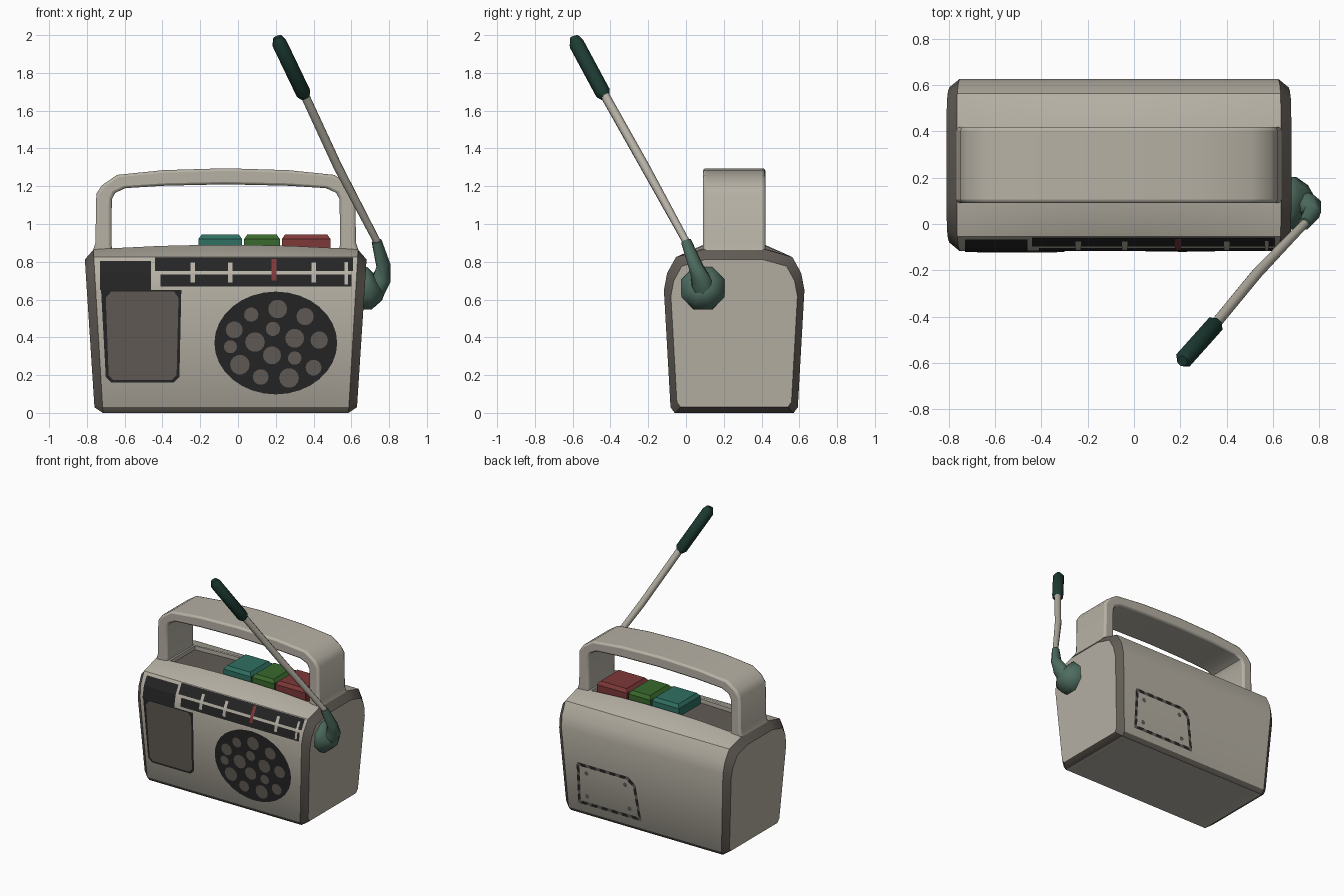
import bpy, bmesh, math
from mathutils import Vector

if "Cube" in bpy.data.objects:
    bpy.data.objects.remove(bpy.data.objects["Cube"])

CX, CY = -0.065, 0.255          # centre of the case


def mat(name, r, g, b):
    m = bpy.data.materials.new(name)
    m.diffuse_color = (r, g, b, 1)
    m.use_nodes = True
    m.node_tree.nodes["Principled BSDF"].inputs["Base Color"].default_value = m.diffuse_color
    return m


CREAM = mat("warm_grey", 0.47, 0.44, 0.375)
DARK = mat("dark_taupe", 0.12, 0.105, 0.09)
BLACK = mat("black", 0.018, 0.018, 0.018)
TEAL = mat("teal", 0.028, 0.16, 0.12)
GREEN = mat("green", 0.04, 0.14, 0.025)
RED = mat("red", 0.21, 0.04, 0.04)
SAGE = mat("sage_green", 0.075, 0.15, 0.115)
DEEP = mat("deep_green", 0.012, 0.043, 0.032)


def finish(name, bm, mats, angle=35, smooth=True, recalc=True):
    if recalc:
        bmesh.ops.recalc_face_normals(bm, faces=bm.faces[:])
    me = bpy.data.meshes.new(name)
    bm.to_mesh(me)
    bm.free()
    for m in mats:
        me.materials.append(m)
    for p in me.polygons:
        p.use_smooth = smooth
    if smooth:
        me.set_sharp_from_angle(angle=math.radians(angle))
    ob = bpy.data.objects.new(name, me)
    bpy.context.scene.collection.objects.link(ob)
    return ob


def bridge(bm, rings):
    faces = []
    for k in range(len(rings) - 1):
        a, b = rings[k], rings[k + 1]
        n = len(a)
        for i in range(n):
            j = (i + 1) % n
            faces.append((k, i, bm.faces.new((a[i], a[j], b[j], b[i]))))
    bm.faces.new(rings[0][::-1])
    bm.faces.new(rings[-1])
    return faces


# Case: side profile (half depth, z) lofted along x
PROF = [(0.315, 0), (0.337, 0.03), (0.372, 0.65), (0.355, 0.74), (0.308, 0.825), (0.165, 0.865)]


def half_width(z):
    return 0.695 + 0.05 * min(z / 0.85, 1)


def build_case():
    bm = bmesh.new()
    outline = [(-d, z) for d, z in PROF] + [(d, z) for d, z in PROF[::-1]]
    us = [-1, -0.86, -0.5, -0.18, 0.18, 0.5, 0.86, 1]
    rings = []

    def cap(s):
        return [bm.verts.new((CX + s * half_width(z), CY + d * 0.9, 0.03 + z * 0.905)) for d, z in outline]
    rings.append(cap(-1))
    for u in us:
        rings.append([bm.verts.new((CX + u * (half_width(z) - 0.045), CY + d,
                                    z + (0.025 * (1 - u * u) if z > 0.85 else 0))) for d, z in outline])
    rings.append(cap(1))
    top = []
    for k, i, f in bridge(bm, rings):
        if k in (0, len(rings) - 2) or i in (0, 10):     # end rims and foot bevel
            f.material_index = 1
        if i == 5 and 2 <= k <= len(rings) - 4:
            top.append(f)
    bmesh.ops.recalc_face_normals(bm, faces=bm.faces[:])
    # sunken button tray
    bmesh.ops.inset_region(bm, faces=top, thickness=0.02, depth=0)
    r = bmesh.ops.extrude_face_region(bm, geom=top)
    new = [g for g in r["geom"] if isinstance(g, bmesh.types.BMFace)]
    bmesh.ops.translate(bm, vec=(0, 0, -0.03), verts=list({v for f in new for v in f.verts}))
    bmesh.ops.delete(bm, geom=[f for f in top if f.is_valid], context='FACES_ONLY')
    for f in new:
        f.material_index = 1
    finish("case", bm, [CREAM, DARK])


build_case()


# Thin sheets that follow the front or back of the case
def depth(z):
    for (d0, z0), (d1, z1) in zip(PROF, PROF[1:]):
        if z <= z1:
            return d0 + (d1 - d0) * (z - z0) / (z1 - z0)
    return PROF[-1][0]


def sheet(name, polys, m, off, back=False):
    bm = bmesh.new()
    s = 1 if back else -1
    for p in polys:
        vs = [bm.verts.new((x, CY + s * (depth(z) + off), z)) for x, z in p]
        f = bm.faces.new(vs)
        f.normal_update()
        if f.normal.y * s < 0:
            f.normal_flip()
    finish(name, bm, [m], smooth=False, recalc=False)


def rect(x0, x1, z0, z1):
    zs = [z0] + [z for _, z in PROF if z0 < z < z1] + [z1]
    return [[(x0, a), (x1, a), (x1, b), (x0, b)] for a, b in zip(zs, zs[1:])]


def disc(x, z, rx, rz, n=14):
    return [(x + rx * math.cos(2 * math.pi * i / n), z + rz * math.sin(2 * math.pi * i / n)) for i in range(n)]


# Tuning dial
sheet("dial_band", rect(-0.73, -0.46, 0.65, 0.805) + rect(-0.44, 0.61, 0.75, 0.822)
      + rect(-0.41, 0.60, 0.668, 0.732), BLACK, 0.003)
ticks = []
for x in (-0.24, -0.04, 0.40):
    ticks += rect(x - 0.012, x + 0.012, 0.69, 0.795)
sheet("dial_ticks", ticks + rect(0.565, 0.582, 0.68, 0.80), CREAM, 0.006)
sheet("dial_needle", rect(0.178, 0.203, 0.70, 0.815), RED, 0.006)

# Left grille panel
sheet("panel_border", [[(-0.725, 0.65), (-0.70, 0.19), (-0.67, 0.16), (-0.34, 0.16),
                        (-0.31, 0.19), (-0.30, 0.65)]], BLACK, 0.003)
sheet("panel", [[(-0.70, 0.61), (-0.685, 0.20), (-0.66, 0.175), (-0.35, 0.175),
                 (-0.325, 0.20), (-0.315, 0.61), (-0.34, 0.643), (-0.67, 0.643)]], DARK, 0.006)

# Speaker
sheet("speaker", [disc(0.20, 0.37, 0.325, 0.272, 32)], BLACK, 0.003)
HOLES = [(0.21, 0.55, .05), (0.07, 0.52, .038), (0.355, 0.51, .046), (-0.02, 0.44, .045),
         (0.185, 0.445, .038), (0.30, 0.395, .05), (0.43, 0.385, .046), (0.09, 0.375, .052),
         (-0.04, 0.35, .035), (0.18, 0.305, .048), (0.30, 0.29, .036), (0.01, 0.255, .052),
         (0.40, 0.24, .042), (0.12, 0.19, .042), (0.27, 0.185, .052)]
sheet("speaker_holes", [disc(x, z, r, r) for x, z, r in HOLES], DARK, 0.006)

# Battery door on the back: frame, dashes and screws
DOOR = [(0.50, 0.09), (0.50, 0.41), (0.06, 0.41), (0.0, 0.36), (-0.04, 0.09)]
mid = Vector((0.24, 0.25))
inner = [tuple(mid + Vector(((p[0] - mid.x) * 0.91, (p[1] - mid.y) * 0.85))) for p in DOOR]
frame, dashes = [], []
for i in range(len(DOOR)):
    j = (i + 1) % len(DOOR)
    a, b, c, d = (Vector(p) for p in (DOOR[i], DOOR[j], inner[i], inner[j]))
    frame.append([tuple(a), tuple(b), tuple(d), tuple(c)])
    n = max(1, round((b - a).length / 0.09))
    for k in range(n):
        t0, t1 = (k + 0.2) / n, (k + 0.8) / n
        dashes.append([tuple(a.lerp(b, t0)), tuple(a.lerp(b, t1)), tuple(c.lerp(d, t1)), tuple(c.lerp(d, t0))])
sheet("door_frame", frame, DARK, 0.003, True)
sheet("door_dashes", dashes, BLACK, 0.006, True)
sheet("door_screws", [disc(x, z, 0.018, 0.018, 8) for x, z in
                      ((0.42, 0.16), (0.42, 0.34), (0.09, 0.34), (0.06, 0.16))], DARK, 0.004, True)


# Carry handle: arch profile extruded in depth
def build_handle():
    outer = [(0.71, 0.84), (0.69, 0.90), (0.685, 1.16), (0.655, 1.205), (0.575, 1.26), (0.33, 1.285), (0, 1.295)]
    inn = [(0.60, 0.84), (0.605, 0.90), (0.603, 1.13), (0.585, 1.165), (0.53, 1.19), (0.32, 1.203), (0, 1.21)]
    path = [(-x, z, -x2, z2) for (x, z), (x2, z2) in zip(outer, inn)]
    path += [(-a, b, -c, d) for a, b, c, d in path[-2::-1]]
    bm = bmesh.new()
    rings = [[bm.verts.new((CX + x, y, z)) for x, z, y in
              ((a, b, 0.09), (a, b, 0.42), (c, d, 0.42), (c, d, 0.09))] for a, b, c, d in path]
    bridge(bm, rings)
    ob = finish("handle", bm, [CREAM])
    bv = ob.modifiers.new("bevel", 'BEVEL')
    bv.width, bv.segments, bv.limit_method = 0.015, 2, 'ANGLE'
    bv.angle_limit = math.radians(50)


build_handle()


# Push buttons with tapered tops
def button(name, x0, x1, m):
    bm = bmesh.new()
    rings = []
    for z, t in ((0.84, 0), (0.92, 0), (0.945, 0.018)):
        rings.append([bm.verts.new(p) for p in ((x0 + t, 0.125 + t, z), (x1 - t, 0.125 + t, z),
                                                (x1 - t, 0.385 - t, z), (x0 + t, 0.385 - t, z))])
    bridge(bm, rings)
    finish(name, bm, [m])


button("teal_button", -0.21, 0.022, TEAL)
button("green_button", 0.032, 0.222, GREEN)
button("red_button", 0.232, 0.49, RED)


# Aerial: tubes with a radius at every path point
def tube(name, pts, m, n=8):
    bm = bmesh.new()
    P = [Vector(p[:3]) for p in pts]
    rings = []
    for i, p in enumerate(P):
        t = P[min(i + 1, len(P) - 1)] - P[max(i - 1, 0)]
        q = t.to_track_quat('Z', 'Y')
        rings.append([bm.verts.new(p + q @ Vector((math.cos(a), math.sin(a), 0)) * pts[i][3])
                      for a in (2 * math.pi * (k + 0.5) / n for k in range(n))])
    bridge(bm, rings)
    finish(name, bm, [m], angle=50)


tube("aerial_pivot", [(0.64, 0.09, 0.66, 0.123), (0.695, 0.09, 0.66, 0.123), (0.735, 0.09, 0.67, 0.085),
                      (0.755, 0.085, 0.68, 0.05)], SAGE)
tube("aerial_elbow", [(0.725, 0.09, 0.66, 0.06), (0.762, 0.075, 0.715, 0.052), (0.77, 0.05, 0.78, 0.038),
                      (0.734, 0.0, 0.91, 0.028)], SAGE)
tube("aerial_rod", [(0.745, 0.01, 0.89, 0.02), (0.53, -0.215, 1.30, 0.025), (0.345, -0.44, 1.70, 0.025)], CREAM)
tube("aerial_grip", [(0.355, -0.428, 1.67, 0.025), (0.345, -0.44, 1.695, 0.042), (0.22, -0.58, 1.955, 0.042),
                     (0.209, -0.592, 1.99, 0.024)], DEEP)
